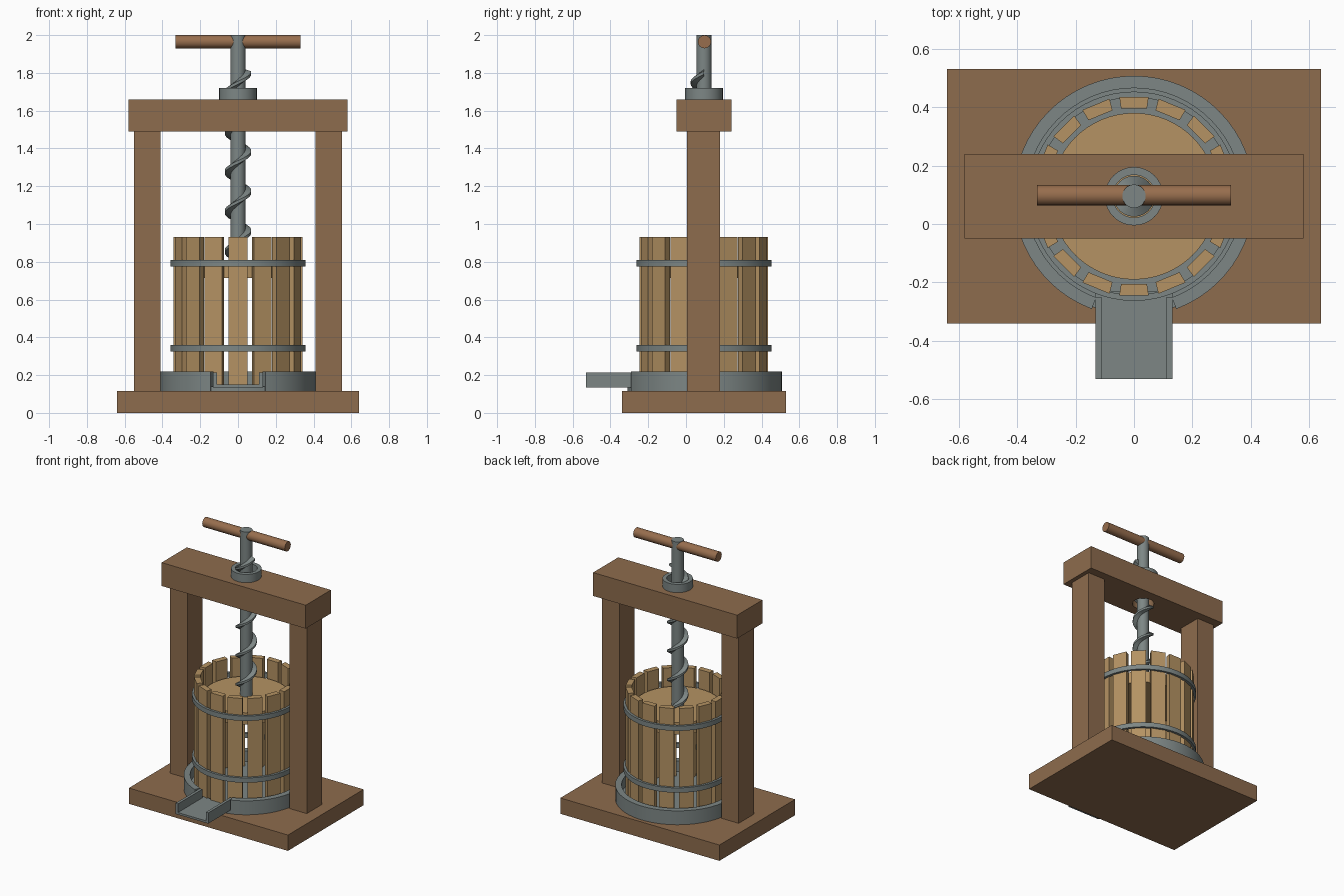
import bpy
import bmesh
from math import sin, cos, pi, radians
from mathutils import Vector

AXIS_Y = 0.095
STAVES = 16

if "Cube" in bpy.data.objects:
    bpy.data.objects.remove(bpy.data.objects["Cube"], do_unlink=True)


def material(name, rgb):
    m = bpy.data.materials.new(name)
    m.use_nodes = True
    color = (*rgb, 1.0)
    m.diffuse_color = color
    m.node_tree.nodes["Principled BSDF"].inputs["Base Color"].default_value = color
    return m


dark_wood = material("dark wood", (0.27, 0.15, 0.075))
pale_wood = material("pale wood", (0.46, 0.29, 0.125))
handle_wood = material("handle wood", (0.31, 0.155, 0.075))
metal = material("grey metal", (0.205, 0.24, 0.235))


def finish(obj, name, mat, smooth=False):
    obj.name = name
    obj.data.materials.clear()
    obj.data.materials.append(mat)
    if smooth:
        bpy.ops.object.select_all(action="DESELECT")
        obj.select_set(True)
        bpy.context.view_layer.objects.active = obj
        bpy.ops.object.shade_smooth_by_angle(angle=radians(35))
    return obj


def box(name, low, high, mat):
    low, high = Vector(low), Vector(high)
    bpy.ops.mesh.primitive_cube_add(size=1, location=(low + high) / 2)
    obj = bpy.context.object
    for v in obj.data.vertices:
        v.co *= high - low
    return finish(obj, name, mat)


def cylinder(name, radius, z0, z1, mat, sides=32):
    bpy.ops.mesh.primitive_cylinder_add(
        vertices=sides, radius=radius, depth=z1 - z0, location=(0, AXIS_Y, (z0 + z1) / 2))
    return finish(bpy.context.object, name, mat, True)


def sweep(name, profile, start, end, steps, mat, rise=0.0, smooth=True):
    """Sweep an (r, z) profile about the press axis; angles in degrees."""
    full = abs(end - start) == 360 and rise == 0
    bm = bmesh.new()
    loops = []
    for i in range(steps if full else steps + 1):
        t = i / steps
        a = radians(start + (end - start) * t)
        loops.append([bm.verts.new((r * cos(a), r * sin(a), z + rise * t)) for r, z in profile])
    n = len(profile)
    for i in range(steps):
        a, b = loops[i], loops[(i + 1) % len(loops)]
        for j in range(n):
            k = (j + 1) % n
            bm.faces.new((a[j], b[j], b[k], a[k]))
    if not full:
        bm.faces.new(loops[0])
        bm.faces.new(loops[-1][::-1])
    bmesh.ops.recalc_face_normals(bm, faces=bm.faces)
    mesh = bpy.data.meshes.new(name)
    bm.to_mesh(mesh)
    bm.free()
    obj = bpy.data.objects.new(name, mesh)
    obj.location.y = AXIS_Y
    bpy.context.collection.objects.link(obj)
    return finish(obj, name, mat, smooth)


def band(r0, r1, z0, z1):
    return [(r0, z0), (r1, z0), (r1, z1), (r0, z1)]


# Timber frame
box("base_board", (-0.64, -0.34, 0), (0.64, 0.53, 0.115), dark_wood)
for side, x in (("left", 0.48), ("right", -0.48)):
    box(side + "_post", (x - 0.07, 0.005, 0.115), (x + 0.07, 0.18, 1.49), dark_wood)
beam = box("top_beam", (-0.58, -0.05, 1.49), (0.58, 0.24, 1.66), dark_wood)

# Screw hole through the beam
cutter = cylinder("hole_cutter", 0.073, 1.4, 1.75, dark_wood)
cut = beam.modifiers.new("screw hole", "BOOLEAN")
cut.object = cutter
cut.operation = "DIFFERENCE"
cut.solver = "EXACT"
bpy.context.view_layer.objects.active = beam
bpy.ops.object.modifier_apply(modifier=cut.name)
bpy.data.objects.remove(cutter, do_unlink=True)

# Juice tray, open at the front where the spout leaves
cylinder("tray_floor", 0.405, 0.115, 0.14, metal, 64)
sweep("tray_wall", band(0.37, 0.412, 0.117, 0.218), -69.5, 249.5, 56, metal)
box("spout_floor", (-0.132, -0.53, 0.135), (0.132, -0.23, 0.15), metal)
for side, x in (("left", 0.122), ("right", -0.122)):
    box(side + "_spout_wall", (x - 0.01, -0.53, 0.135), (x + 0.01, -0.25, 0.213), metal)

# Slatted basket with two hoops
for i in range(STAVES):
    mid = 90 + i * 360 / STAVES
    sweep(f"stave_{i + 1}", band(0.303, 0.344, 0.14, 0.93), mid - 8.4, mid + 8.4, 1,
          pale_wood, smooth=False)
for name, z in (("lower_hoop", 0.325), ("upper_hoop", 0.775)):
    sweep(name, band(0.338, 0.358, z, z + 0.035), 0, 360, 64, metal)

# Pressing plate
cylinder("press_plate", 0.285, 0.715, 0.80, pale_wood, 64)

# Screw with raised helical thread
cylinder("screw_rod", 0.04, 0.78, 2.0, metal)
turns, pitch = 4.75, 0.21
top = 1.80
bottom = top - turns * pitch
thread = [(0.036, bottom - 0.02), (0.07, bottom - 0.008), (0.07, bottom + 0.008), (0.036, bottom + 0.02)]
sweep("screw_thread", thread, -360 * turns, 0, 114, metal, rise=turns * pitch)
sweep("screw_collar", band(0.073, 0.1, 1.66, 1.72), 0, 360, 32, metal)

# Turning handle
bpy.ops.mesh.primitive_cylinder_add(
    vertices=16, radius=0.035, depth=0.664, location=(0, AXIS_Y + 0.003, 1.965), rotation=(0, pi / 2, 0))
finish(bpy.context.object, "turning_handle", handle_wood, True)
